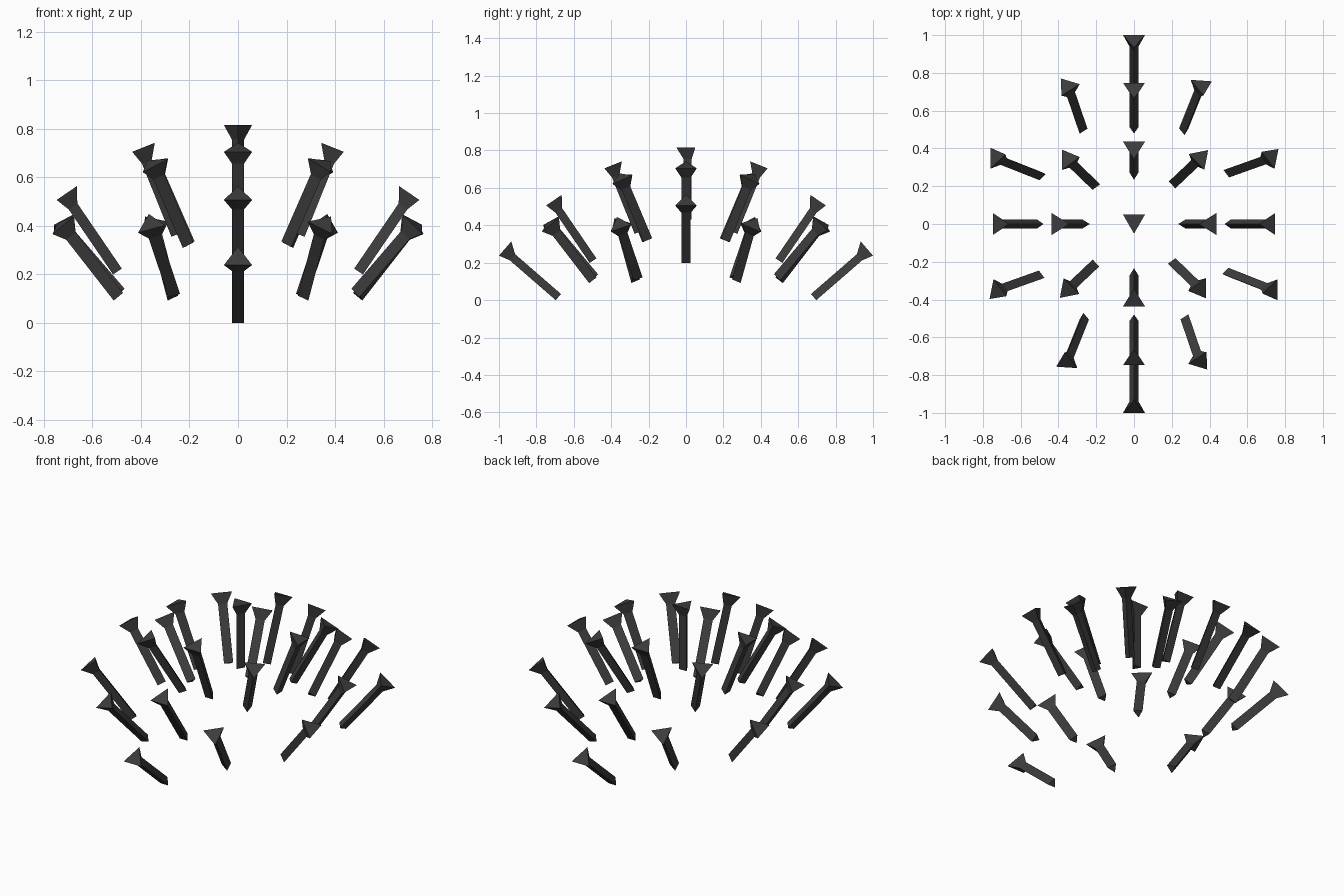
import bpy, bmesh, math
from mathutils import Vector, Matrix

cube = bpy.data.objects.get("Cube")
if cube:
    bpy.data.objects.remove(cube, do_unlink=True)

iron = bpy.data.materials.new("dark iron")
iron.use_nodes = True
iron.diffuse_color = (0.045, 0.045, 0.045, 1)
iron.node_tree.nodes["Principled BSDF"].inputs["Base Color"].default_value = iron.diffuse_color

LENGTH, HEAD_HEIGHT = 0.385, 0.06
SHAFT_RADIUS, HEAD_RADIUS = 0.029, 0.067


def make_nail_mesh():
    """Three-sided nail with its head centre at the origin and one corner towards +x."""
    bm = bmesh.new()
    rings = []
    for z, r in ((-LENGTH, SHAFT_RADIUS), (-HEAD_HEIGHT, SHAFT_RADIUS), (0, HEAD_RADIUS)):
        angles = [math.tau * i / 3 for i in range(3)]
        rings.append([bm.verts.new((r * math.cos(a), r * math.sin(a), z)) for a in angles])
    for low, high in zip(rings, rings[1:]):
        for i in range(3):
            j = (i + 1) % 3
            bm.faces.new((low[i], low[j], high[j], high[i]))
    bm.faces.new(rings[0][::-1])
    bm.faces.new(rings[-1])
    mesh = bpy.data.meshes.new("nail")
    bm.to_mesh(mesh)
    bm.free()
    mesh.materials.append(iron)
    return mesh


nail = make_nail_mesh()


def place(name, tail, head, corner, turn=0):
    """Point a nail from tail to head, with its corner edge facing the given way."""
    axis = (Vector(head) - Vector(tail)).normalized()
    side = Vector((*corner, 0))
    side = (side - axis * side.dot(axis)).normalized()
    basis = Matrix((side, axis.cross(side), axis)).transposed().to_4x4()
    obj = bpy.data.objects.new(name, nail)
    bpy.context.collection.objects.link(obj)
    obj.matrix_world = Matrix.Rotation(turn, 4, "Z") @ Matrix.Translation(head) @ basis


# Upright nail in the middle
place("centre_nail", (0, 0.016, 0.43), (0, 0.016, 0.815), (0, -1))

# Nails along the two main axes: tail radius, tail height, head radius, head height
tiers = [("upper", 0.26, 0.357, 0.405, 0.717),
         ("middle", 0.505, 0.21, 0.72, 0.525),
         ("lower", 0.688, 0.0115, 0.978, 0.263)]
for tier, r0, z0, r1, z1 in tiers:
    for k, direction in enumerate(("left", "back", "right", "front")):
        if tier == "lower" and direction in ("left", "right"):
            continue
        place(f"{tier}_{direction}_nail", (r0, 0, z0), (r1, 0, z1), (-1, 0), k * math.pi / 2)

# Nails between the axes, each repeated by a half turn
between = [
    ("inner_right", (-0.21, 0.21, 0.335), (-0.35, 0.345, 0.655), (1, 0)),
    ("inner_left", (0.215, 0.22, 0.335), (0.352, 0.35, 0.655), (0.2, -1)),
    ("back_right", (-0.277, 0.507, 0.117), (-0.353, 0.73, 0.407), (-0.3, -1)),
    ("back_left", (0.263, 0.49, 0.117), (0.36, 0.733, 0.407), (-0.07, -1)),
    ("side_right", (-0.485, 0.257, 0.117), (-0.733, 0.355, 0.405), (1, 0)),
    ("side_left", (0.503, 0.277, 0.117), (0.728, 0.357, 0.405), (-1, 0.2)),
]
for name, tail, head, corner in between:
    for k in range(2):
        place(f"{name}_nail_{k + 1}", tail, head, corner, k * math.pi)
